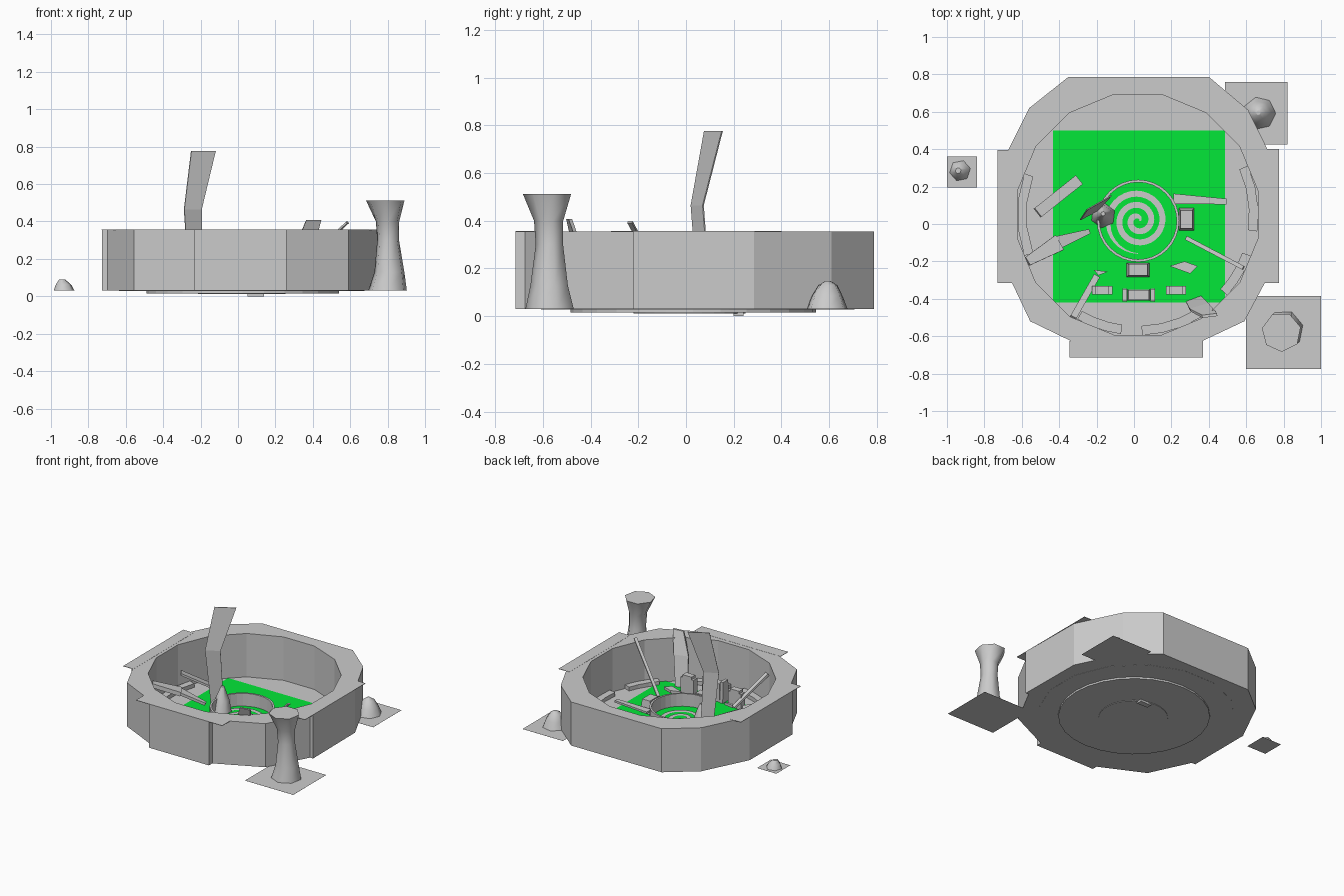
import bpy, bmesh, math
from mathutils import Vector

if "Cube" in bpy.data.objects:
    bpy.data.objects.remove(bpy.data.objects["Cube"], do_unlink=True)


def material(name, rgb):
    m = bpy.data.materials.new(name)
    m.use_nodes = True
    m.diffuse_color = (*rgb, 1)
    m.node_tree.nodes["Principled BSDF"].inputs["Base Color"].default_value = (*rgb, 1)
    return m


STONE = material("stone grey", (0.6, 0.6, 0.6))
GREEN = material("bright green", (0.001, 0.84, 0.042))


def loft(name, rings, mat=STONE, smooth=False):
    """Skin a closed solid through rings with equal point counts."""
    bm = bmesh.new()
    rows = [[bm.verts.new(p) for p in ring] for ring in rings]
    n = len(rows[0])
    for a, b in zip(rows, rows[1:]):
        for i in range(n):
            f = bm.faces.new((a[i], a[(i + 1) % n], b[(i + 1) % n], b[i]))
            f.smooth = smooth
    bm.faces.new(rows[0])
    bm.faces.new(rows[-1])
    bmesh.ops.recalc_face_normals(bm, faces=bm.faces)
    mesh = bpy.data.meshes.new(name)
    bm.to_mesh(mesh)
    bm.free()
    mesh.materials.append(mat)
    ob = bpy.data.objects.new(name, mesh)
    bpy.context.collection.objects.link(ob)
    return ob


def prism(name, pts, z0, z1, mat=STONE):
    return loft(name, [[(x, y, z) for x, y in pts] for z in (z0, z1)], mat)


def slab(name, x0, x1, y0, y1, z0, z1, mat=STONE):
    return prism(name, [(x0, y0), (x1, y0), (x1, y1), (x0, y1)], z0, z1, mat)


def circle(cx, cy, r, n, turn=0.0):
    return [(cx + r * math.cos(turn + math.tau * i / n),
             cy + r * math.sin(turn + math.tau * i / n)) for i in range(n)]


def beam(name, p, q, w0, w1, h):
    """Tapered bar between two points."""
    p, q = Vector(p), Vector(q)
    d = (q - p).normalized()
    side = d.cross(Vector((0, 0, 1))).normalized()
    up = side.cross(d) * h / 2
    return loft(name, [[c - side * w / 2 - up, c + side * w / 2 - up,
                        c + side * w / 2 + up, c - side * w / 2 + up]
                       for c, w in ((p, w0), (q, w1))])


def turned(name, n, sections, turn=0.0):
    """Faceted upright form from (x, y, radius, z) sections."""
    return loft(name, [[(x, y, z) for x, y in circle(cx, cy, r, n, turn)]
                       for cx, cy, r, z in sections], smooth=True)


def frame(name, outer, inner, z0, z1):
    """Extruded outline with a hole."""
    cu = bpy.data.curves.new(name, "CURVE")
    cu.dimensions = "2D"
    cu.fill_mode = "BOTH"
    cu.extrude = (z1 - z0) / 2
    for pts in (outer, inner):
        sp = cu.splines.new("POLY")
        sp.points.add(len(pts) - 1)
        for v, (x, y) in zip(sp.points, pts):
            v.co = (x, y, 0, 1)
        sp.use_cyclic_u = True
    temp = bpy.data.objects.new(name + "_outline", cu)
    bpy.context.collection.objects.link(temp)
    bpy.context.view_layer.update()
    deps = bpy.context.evaluated_depsgraph_get()
    mesh = bpy.data.meshes.new_from_object(temp.evaluated_get(deps))
    bpy.data.objects.remove(temp, do_unlink=True)
    mesh.materials.clear()
    mesh.materials.append(STONE)
    for f in mesh.polygons:
        f.use_smooth = False
    ob = bpy.data.objects.new(name, mesh)
    ob.location.z = (z0 + z1) / 2
    bpy.context.collection.objects.link(ob)


# Ring wall: faceted outline with proud front and side panels
outer = [(-0.235, -0.675), (-0.235, -0.715), (0.26, -0.715), (0.26, -0.675),
         (0.59, -0.52), (0.75, -0.22), (0.775, -0.22), (0.77, 0.285), (0.61, 0.61),
         (0.4, 0.787), (-0.35, 0.787), (-0.56, 0.62), (-0.727, 0.285),
         (-0.727, -0.22), (-0.697, -0.22), (-0.555, -0.52)]
frame("ring_wall", outer, circle(0.02, 0.05, 0.655, 16, math.pi / 16), 0.03, 0.356)

# Thin overhanging rim plates
slab("rim_front", -0.345, 0.37, -0.715, -0.625, 0.354, 0.357)
slab("rim_right", 0.685, 0.775, -0.315, 0.4, 0.354, 0.357)
slab("rim_left", -0.73, -0.645, -0.315, 0.395, 0.354, 0.357)

# Floor, underside discs and lawn
prism("floor", circle(0.02, 0.05, 0.67, 16, math.pi / 16), 0.029, 0.031)
prism("under_disc", circle(0.025, 0.03, 0.515, 28), 0.016, 0.029)
prism("pond_base", circle(0.02, 0.015, 0.235, 28), 0.012, 0.028)
slab("drain_stub", 0.05, 0.14, 0.2, 0.24, 0, 0.02)
slab("lawn", -0.432, 0.486, -0.42, 0.5, 0.03, 0.035, GREEN)

# Pond rim with a spiral on its floor
PX, PY = 0.022, 0.017
frame("pond_rim", circle(PX, PY, 0.22, 32), circle(PX, PY, 0.206, 32), 0.03, 0.13)
steps, turns = 84, 2.75
inner_edge, outer_edge = [], []
for i in range(steps + 1):
    t = i / steps
    a = turns * math.tau * t
    r = 0.01 + 0.165 * t
    w = 0.016 * min(1, 0.3 + 5 * t, 0.1 + 8 * (1 - t))
    for edge, rad in ((inner_edge, r - w), (outer_edge, r + w)):
        edge.append((PX + rad * math.cos(a), PY + rad * math.sin(a)))
bm = bmesh.new()
lo = [bm.verts.new((x, y, 0.04)) for x, y in inner_edge]
hi = [bm.verts.new((x, y, 0.04)) for x, y in outer_edge]
for i in range(steps):
    bm.faces.new((lo[i], hi[i], hi[i + 1], lo[i + 1]))
spiral = bpy.data.meshes.new("pond_spiral")
bm.to_mesh(spiral)
bm.free()
spiral.materials.append(STONE)
bpy.context.collection.objects.link(bpy.data.objects.new("pond_spiral", spiral))

# Low curved benches against the wall
for k, (a0, a1) in enumerate([(160, 200), (240, 262), (272, 302), (318, 340), (-8, 24)]):
    angles = [math.radians(a0 + (a1 - a0) * i / 3) for i in range(4)]
    arc = [(0.02 + 0.645 * math.cos(a), 0.05 + 0.645 * math.sin(a)) for a in angles]
    arc += [(0.02 + 0.595 * math.cos(a), 0.05 + 0.595 * math.sin(a)) for a in angles[::-1]]
    prism(f"bench_{k + 1}", arc, 0.03, 0.06)


# Bent upright blades
def blade(name, sections, thick):
    rings = []
    for (x0, y0), (x1, y1), z in sections:
        n = Vector((y0 - y1, x1 - x0)).normalized() * thick / 2
        rings.append([(x0 + n.x, y0 + n.y, z), (x1 + n.x, y1 + n.y, z),
                      (x1 - n.x, y1 - n.y, z), (x0 - n.x, y0 - n.y, z)])
    loft(name, rings)


blade("tall_blade", [((-0.26, 0.055), (-0.19, 0.105), 0.03),
                     ((-0.288, 0.022), (-0.195, 0.072), 0.465),
                     ((-0.25, 0.078), (-0.12, 0.152), 0.777)], 0.006)
blade("short_blade", [((0.28, -0.42), (0.36, -0.39), 0.03),
                      ((0.3, -0.46), (0.4, -0.43), 0.25),
                      ((0.365, -0.495), (0.445, -0.485), 0.408)], 0.015)

# Leaning planks and bars
beam("plank_left", (-0.515, 0.06, 0.22), (-0.295, 0.235, 0.08), 0.06, 0.06, 0.015)
beam("arm_outer", (-0.57, -0.2, 0.22), (-0.4, -0.1, 0.17), 0.05, 0.09, 0.03)
beam("arm_inner", (-0.41, -0.1, 0.17), (-0.24, -0.04, 0.1), 0.07, 0.025, 0.02)
beam("bar_front", (-0.325, -0.5, 0.27), (-0.2, -0.28, 0.07), 0.035, 0.035, 0.015)
beam("bar_right", (0.585, -0.235, 0.395), (0.28, -0.075, 0.1), 0.022, 0.022, 0.01)
beam("plank_right", (0.21, 0.135, 0.085), (0.495, 0.12, 0.085), 0.055, 0.03, 0.015)
prism("shard_right", [(0.19, -0.225), (0.27, -0.2), (0.34, -0.225), (0.3, -0.265)], 0.08, 0.1)
prism("shard_left", [(-0.215, -0.245), (-0.14, -0.255), (-0.19, -0.275)], 0.08, 0.1)


# Stone seats with tapered tops
def seat(name, x, y, w, d, top, taper=0.8):
    loft(name, [[(x + sx * w / 2 * s, y + sy * d / 2 * s, z)
                 for sx, sy in ((-1, -1), (1, -1), (1, 1), (-1, 1))]
                for z, s in ((0.03, 1), (top, taper))])


seat("seat_front", 0.022, -0.245, 0.125, 0.075, 0.13)
seat("seat_side", 0.28, 0.025, 0.08, 0.12, 0.13)
seat("throne_middle", 0.025, -0.38, 0.12, 0.06, 0.17, 0.9)
for side, x in (("left", 0.1), ("right", -0.05)):
    seat(f"throne_{side}_arm", x, -0.38, 0.025, 0.07, 0.19, 0.9)
for side, cx in (("left", 0.225), ("right", -0.17)):
    seat(f"stool_{side}", cx, -0.355, 0.075, 0.045, 0.17, 1)
    for s, end in ((-1, "right"), (1, "left")):
        seat(f"stool_{side}_{end}_end", cx + s * 0.045, -0.355, 0.018, 0.045, 0.15, 1)

# Pointed boulder beside the pond
turned("pond_boulder", 6, [(-0.165, 0.045, 0.068, 0.03), (-0.165, 0.05, 0.05, 0.12),
                           (-0.165, 0.055, 0.012, 0.215)], 0.4)

# Outlying rocks and column, each on a thin square ground plate
for name, box in (("small", (-1.0, -0.84, 0.195, 0.36)),
                  ("back", (0.487, 0.822, 0.425, 0.76)),
                  ("column", (0.6, 1.0, -0.775, -0.385))):
    slab(f"plate_{name}", *box, 0.03, 0.0305)
turned("rock_small", 6, [(-0.93, 0.285, 0.057, 0.03), (-0.933, 0.285, 0.042, 0.062),
                         (-0.94, 0.285, 0.016, 0.09)], 0.2)
turned("rock_back", 7, [(0.67, 0.592, 0.088, 0.03), (0.67, 0.592, 0.066, 0.085),
                        (0.665, 0.595, 0.04, 0.13), (0.665, 0.595, 0.012, 0.147)])
turned("column", 7, [(0.8, -0.567, 0.106, 0.03), (0.81, -0.57, 0.082, 0.13),
                     (0.803, -0.57, 0.06, 0.3), (0.8, -0.573, 0.064, 0.4),
                     (0.788, -0.578, 0.106, 0.513)], 0.25)
